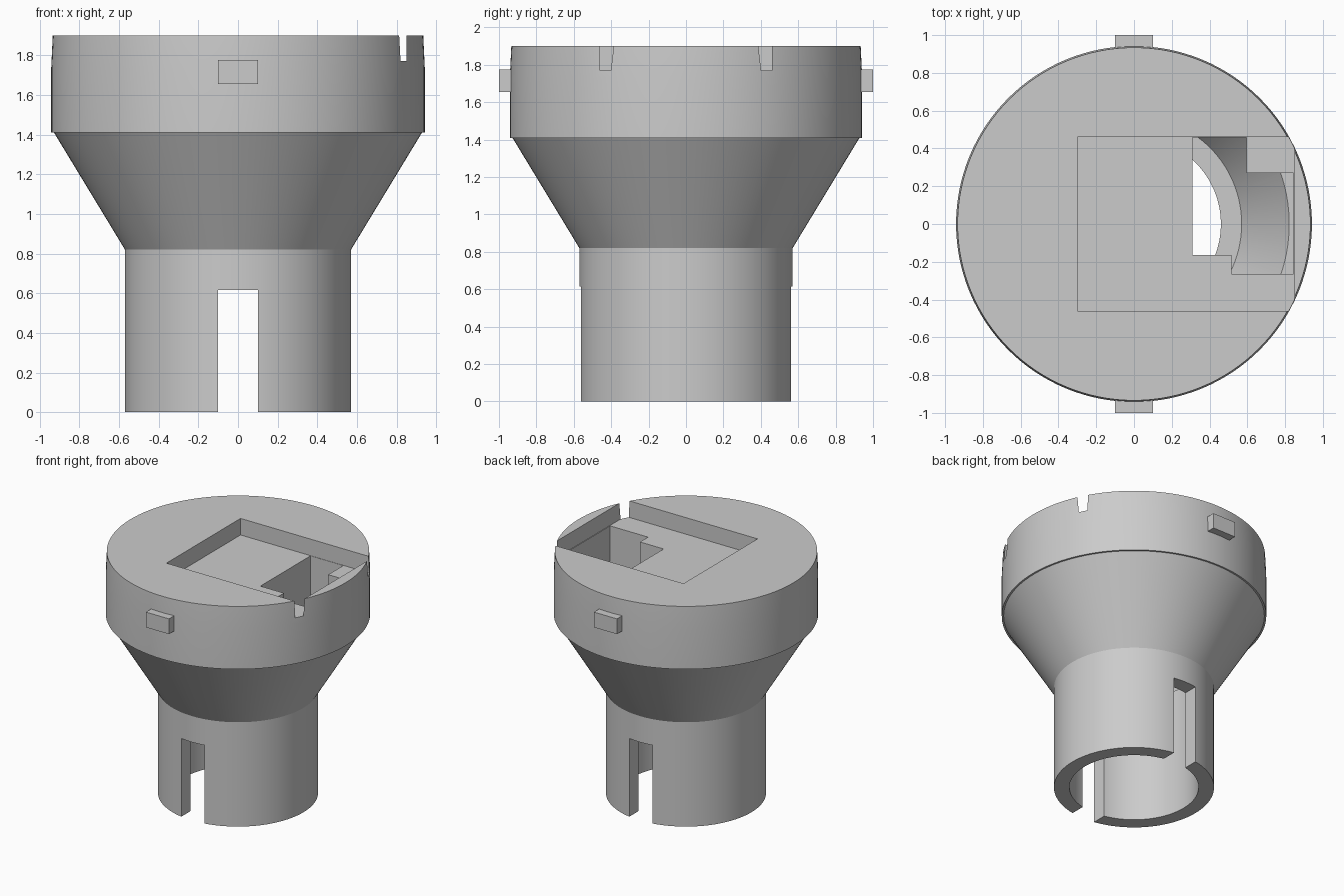
import bpy
import bmesh
import math
from mathutils import Vector

cube = bpy.data.objects.get("Cube")
if cube:
    bpy.data.objects.remove(cube, do_unlink=True)

grey = bpy.data.materials.new("light_grey")
grey.use_nodes = True
grey.diffuse_color = (0.6, 0.6, 0.6, 1)
grey.node_tree.nodes["Principled BSDF"].inputs["Base Color"].default_value = (0.6, 0.6, 0.6, 1)


def make_object(name, bm):
    bmesh.ops.recalc_face_normals(bm, faces=bm.faces)
    mesh = bpy.data.meshes.new(name)
    bm.to_mesh(mesh)
    bm.free()
    mesh.materials.append(grey)
    obj = bpy.data.objects.new(name, mesh)
    bpy.context.collection.objects.link(obj)
    return obj


def prism(name, outline, z0, z1):
    """Extrude a plan outline between two heights."""
    bm = bmesh.new()
    face = bm.faces.new([bm.verts.new((x, y, z0)) for x, y in outline])
    result = bmesh.ops.extrude_face_region(bm, geom=[face])
    top = [g for g in result["geom"] if isinstance(g, bmesh.types.BMVert)]
    bmesh.ops.translate(bm, verts=top, vec=(0, 0, z1 - z0))
    return make_object(name, bm)


def box(name, x0, x1, y0, y1, z0, z1):
    return prism(name, [(x0, y0), (x1, y0), (x1, y1), (x0, y1)], z0, z1)


def lathe(name, profile, steps=128):
    bm = bmesh.new()
    verts = [bm.verts.new((r, 0, z)) for r, z in profile]
    edges = [bm.edges.new(pair) for pair in zip(verts, verts[1:])]
    bmesh.ops.spin(bm, geom=verts + edges, cent=Vector(), axis=(0, 0, 1),
                   angle=math.tau, steps=steps)
    bmesh.ops.remove_doubles(bm, verts=bm.verts, dist=0.0001)
    return make_object(name, bm)


# Hollow stem and funnel under a thick round head
body = lathe("funnel_body", [
    (0, 1.9), (0.934, 1.9), (0.942, 1.73), (0.942, 1.41), (0.928, 1.41),
    (0.57, 0.82), (0.57, 0), (0.46, 0), (0.46, 1.0), (0.57, 1.0),
    (0.825, 1.41), (0, 1.41)])

# Stem slot, head pocket and stepped opening into the funnel
cutters = [
    box("stem_slot", -0.1, 0.1, -1.2, 1.2, -0.1, 0.615),
    box("head_pocket", -0.3, 0.85, -0.46, 0.46, 1.77, 2.1),
    prism("stepped_opening", [
        (0.31, -0.165), (0.515, -0.165), (0.515, -0.265), (0.845, -0.265),
        (0.845, 0.27), (0.595, 0.27), (0.595, 0.457), (0.31, 0.457)], 1.405, 1.85),
]

bpy.context.view_layer.objects.active = body
for cutter in cutters:
    cutter.hide_render = True
    mod = body.modifiers.new(cutter.name, "BOOLEAN")
    mod.operation = "DIFFERENCE"
    mod.solver = "EXACT"
    mod.object = cutter
    bpy.ops.object.modifier_apply(modifier=mod.name)
    bpy.data.objects.remove(cutter, do_unlink=True)

bpy.ops.object.select_all(action="DESELECT")
body.select_set(True)
bpy.ops.object.shade_smooth_by_angle(angle=math.radians(25))

# Locking tabs on the front and back of the head
for name, side in (("front_tab", -1), ("back_tab", 1)):
    y0, y1 = sorted((side * 0.9, side * 1.0))
    box(name, -0.1, 0.1, y0, y1, 1.655, 1.775)
